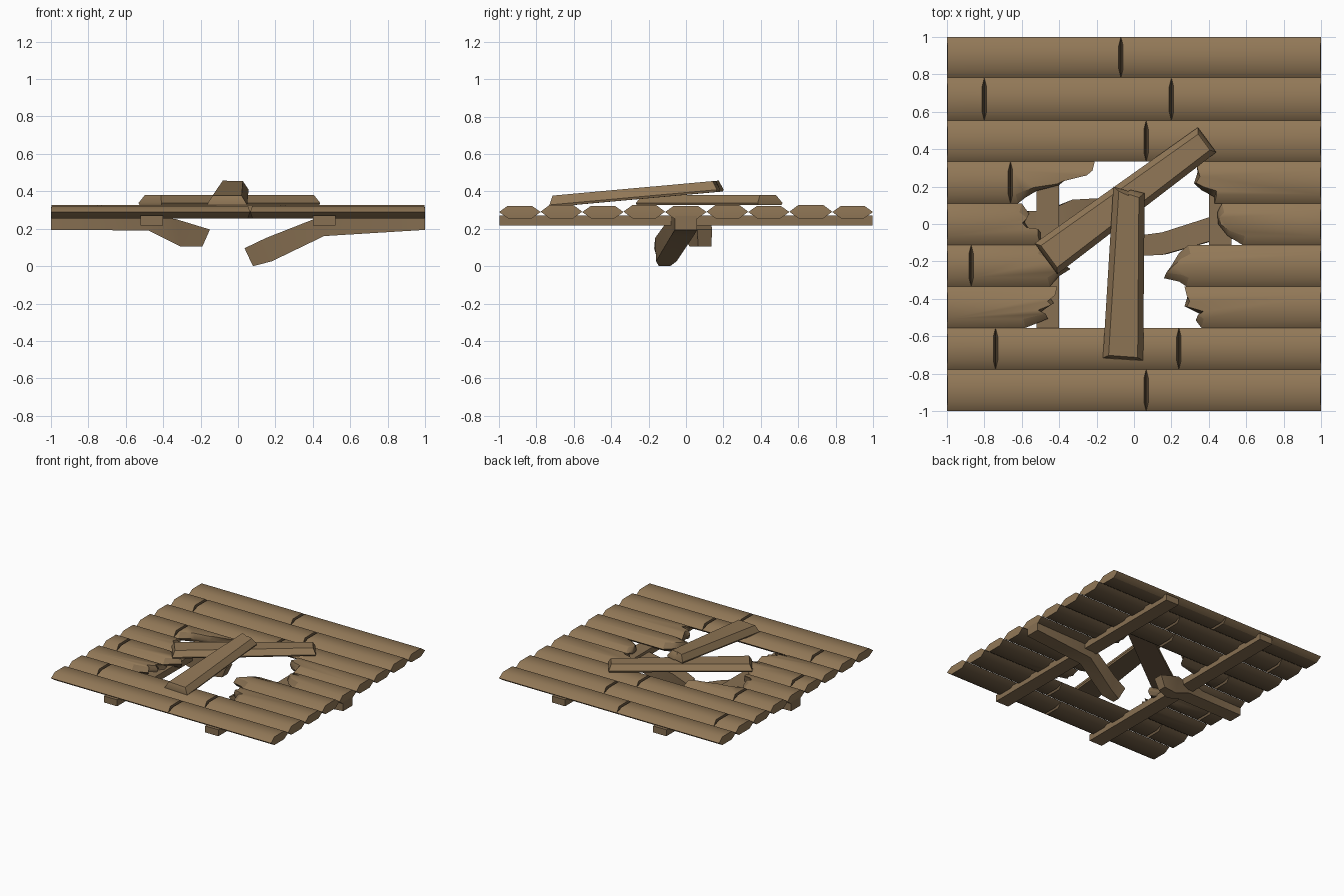
import bpy, bmesh, math
from mathutils import Matrix, Vector

if "Cube" in bpy.data.objects:
    bpy.data.objects.remove(bpy.data.objects["Cube"])


def mat(name, rgb):
    m = bpy.data.materials.new(name)
    m.diffuse_color = (*rgb, 1)
    m.use_nodes = True
    m.node_tree.nodes["Principled BSDF"].inputs["Base Color"].default_value = m.diffuse_color
    return m


WOOD = mat("worn brown wood", (0.285, 0.187, 0.095))
EDGE = mat("splintered wood edge", (0.22, 0.145, 0.075))
UNDER = mat("underside wood", (0.16, 0.107, 0.058))
BEAM = mat("joist wood", (0.245, 0.162, 0.085))
GAP = mat("dark seam wood", (0.125, 0.083, 0.045))


def finish(bm, name, mats, matrix=None, smooth=30):
    bmesh.ops.recalc_face_normals(bm, faces=bm.faces)
    me = bpy.data.meshes.new(name)
    if matrix:
        bm.transform(matrix)
    bm.to_mesh(me)
    bm.free()
    for m in mats:
        me.materials.append(m)
    ob = bpy.data.objects.new(name, me)
    ob["smooth"] = smooth
    bpy.context.collection.objects.link(ob)
    return ob


def plank(name, left, right, yc, w, z0=0.26, z1=0.33, taper=0.0, end=None, matrix=None, loose=False):
    """Bevelled board. left/right: end profiles as (x, v), v from 0 to 1 across."""
    pts = [(x, v, 1) for x, v in reversed(left)] + [(x, v, -1) for x, v in right]
    zm = z0 + 0.012 if loose else (z0 + z1) / 2
    bm = bmesh.new()
    mid, top, bot = [], [], []
    for x, v, s in pts:
        ww = w * (1 + taper * x)
        y = yc + (v - 0.5) * ww
        yi = yc + (v - 0.5) * (ww - (0.06 if loose else 0.095))
        yb = yc + (v - 0.5) * (ww - (0.01 if loose else 0.095))
        e = end if end is not None else (0.003 if abs(x) > 0.99 else 0.012)
        mid.append(bm.verts.new((x, y, zm)))
        top.append(bm.verts.new((x + s * e, yi, z1)))
        bot.append(bm.verts.new((x + s * (0.003 if loose else e), yb, z0)))
    n = len(pts)
    bm.faces.new(top)
    f = bm.faces.new(bot[::-1])
    f.material_index = 2
    for i in range(n):
        j = (i + 1) % n
        is_end = pts[i][2] == pts[j][2]
        outer = abs(pts[i][0]) > 0.99 or loose
        straight = len(left if pts[i][2] == 1 else right) == 2
        a = bm.faces.new((mid[i], mid[j], top[j], top[i]))
        a.material_index = 0 if outer or not is_end else 3 if straight else 1
        b = bm.faces.new((bot[i], bot[j], mid[j], mid[i]))
        b.material_index = 0 if loose or (outer and is_end) or (not is_end and abs(y) > 0.99) else 2
        # the outermost front and back edges are in the open
        if not is_end and abs(mid[i].co.y) > 0.98:
            b.material_index = 0
    return finish(bm, name, (WOOD, EDGE, UNDER, GAP), matrix, 50)


def cut(x):
    return [(x, 0.0), (x, 1.0)]


# Floor rows, back to front: joints of whole rows, ends of broken rows
EDGES = [1, 0.782, 0.553, 0.333, 0.11, -0.112, -0.334, -0.555, -0.777, -1]
FULL = {0: [-0.07], 1: [-0.80, 0.20], 2: [0.065], 7: [-0.74, 0.24], 8: [0.065]}
# row: (joint on the left, left broken end, right broken end)
BROKEN = {
    3: (-0.66,
        [(-0.62, 0), (-0.58, .14), (-0.52, .30), (-0.40, .44), (-0.37, .55), (-0.24, .80), (-0.21, 1)],
        [(0.43, 0), (0.43, .15), (0.36, .32), (0.32, .48), (0.34, .75), (0.33, 1)]),
    4: (None,
        [(-0.50, 0), (-0.50, .3), (-0.56, .36), (-0.585, .55), (-0.56, .75), (-0.60, 1)],
        [(0.58, 0), (0.50, .22), (0.45, .50), (0.445, .78), (0.47, 1)]),
    5: (-0.87,
        [(-0.45, 0), (-0.40, .25), (-0.34, .42), (-0.42, .7), (-0.50, 1)],
        [(0.28, 0), (0.24, .12), (0.16, .20), (0.20, .5), (0.24, .8), (0.29, 1)]),
    6: (None,
        [(-0.58, 0), (-0.46, .22), (-0.50, .38), (-0.43, .6), (-0.45, .75), (-0.41, 1)],
        [(0.36, 0), (0.33, .18), (0.36, .32), (0.27, .52), (0.285, .75), (0.27, 1)]),
}
for r in range(9):
    y1, y0 = EDGES[r], EDGES[r + 1]
    yc, w = (y0 + y1) / 2, y1 - y0
    z1 = 0.327 + 0.004 * (r % 2)
    if r in FULL:
        xs = [-1] + FULL[r] + [1]
        for k in range(len(xs) - 1):
            plank(f"floor_plank_{r}_{k}", cut(xs[k]), cut(xs[k + 1]), yc, w, z1=z1)
    else:
        joint, lb, rb = BROKEN[r]
        start = -1
        if joint:
            plank(f"short_plank_{r}", cut(-1), cut(joint), yc, w, z1=z1)
            start = joint
        plank(f"broken_plank_left_{r}", cut(start), lb, yc, w, z1=z1)
        plank(f"broken_plank_right_{r}", rb, cut(1), yc, w, z1=z1)

# Two loose boards lying across the hole
a = math.atan2(0.635, 0.86)
plank("loose_board_lower", cut(-0.535), cut(0.535), 0, 0.185, -0.027, 0.028, taper=-0.2, end=0.02, loose=True,
      matrix=Matrix.Translation((-0.04, 0.132, 0.357)) @ Matrix.Rotation(a, 4, 'Z'))
tilt = math.atan2(0.078, 0.86)
plank("loose_board_upper", [(-0.458, 0), (-0.452, 1)],
      [(0.44, 0), (0.455, .45), (0.448, .52), (0.47, 1)], 0, 0.192, -0.03, 0.03, taper=-0.27, end=0.02,
      loose=True,
      matrix=Matrix.Translation((-0.043, -0.272, 0.391)) @ Matrix.Rotation(math.radians(88), 4, 'Z')
      @ Matrix.Rotation(-tilt, 4, 'Y'))


# Supporting timbers: sections (x bottom, z bottom, x top, z top, y centre, half width bottom, half width top)
def timber(name, sections, matrix=None):
    bm = bmesh.new()
    rings = []
    for xb, zb, xt, zt, y, hb, ht in sections:
        rings.append([bm.verts.new(p) for p in
                      ((xb, y - hb, zb), (xb, y + hb, zb), (xt, y + ht, zt), (xt, y - ht, zt))])
    bm.faces.new(rings[0])
    bm.faces.new(rings[-1])
    for p, q in zip(rings, rings[1:]):
        for i in range(4):
            j = (i + 1) % 4
            bm.faces.new((p[i], p[j], q[j], q[i]))
    return finish(bm, name, (BEAM,), matrix)


for side, x in (("left", -0.46), ("right", 0.46)):
    timber(f"joist_{side}", [(s, 0.222, s, 0.275, 0, 0.06, 0.06) for s in (-0.998, 0.998)],
           Matrix.Translation((x, 0, 0)) @ Matrix.Rotation(math.pi / 2, 4, 'Z'))
timber("broken_beam_left", [
    (-0.998, 0.198, -0.998, 0.275, 0, 0.06, 0.06),
    (-0.48, 0.195, -0.46, 0.275, 0.01, 0.06, 0.06),
    (-0.31, 0.11, -0.33, 0.255, 0.07, 0.05, 0.06),
    (-0.19, 0.11, -0.15, 0.20, 0.10, 0.035, 0.04)])
timber("broken_beam_right", [
    (0.998, 0.198, 0.998, 0.275, 0, 0.06, 0.06),
    (0.46, 0.165, 0.43, 0.265, -0.02, 0.06, 0.065),
    (0.18, 0.03, 0.15, 0.155, -0.105, 0.055, 0.06),
    (0.08, 0.004, 0.035, 0.10, -0.115, 0.03, 0.055)])

# Stand on the ground and soften the bevels of the boards
low = min(v.co.z for o in bpy.data.objects for v in o.data.vertices)
for angle in (30, 50):
    bpy.ops.object.select_all(action='DESELECT')
    for o in bpy.data.objects:
        if o["smooth"] == angle:
            o.data.transform(Matrix.Translation((0, 0, -low)))
            o.select_set(True)
            bpy.context.view_layer.objects.active = o
    bpy.ops.object.shade_smooth_by_angle(angle=math.radians(angle))
